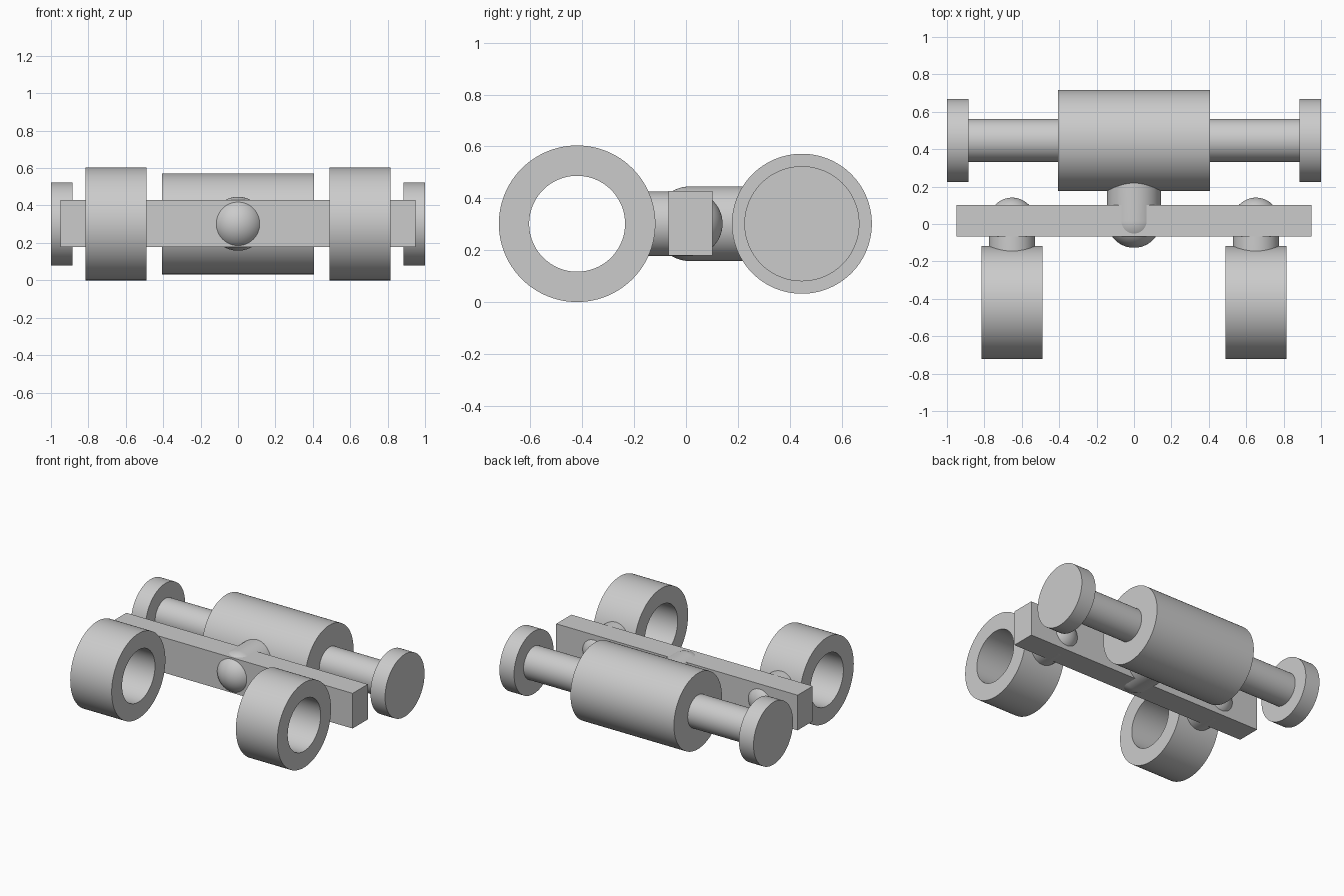
import bpy
import math
from mathutils import Matrix

cube = bpy.data.objects.get("Cube")
if cube:
    bpy.data.objects.remove(cube, do_unlink=True)

AXIS_Z = 0.302   # shared height of every axis
RING_Y = -0.42
ROLLER_Y = 0.447
JOINT_Y = 0.017

grey = bpy.data.materials.new("plain grey")
grey.use_nodes = True
grey.diffuse_color = (0.6, 0.6, 0.6, 1)
grey.node_tree.nodes["Principled BSDF"].inputs["Base Color"].default_value = (0.6, 0.6, 0.6, 1)


def finish(name):
    obj = bpy.context.object
    obj.name = name
    obj.data.materials.append(grey)
    bpy.ops.object.shade_smooth_by_angle(angle=math.radians(35))
    return obj


def cylinder_x(name, radius, x0, x1, y):
    bpy.ops.mesh.primitive_cylinder_add(
        vertices=96, radius=radius, depth=x1 - x0,
        location=((x0 + x1) / 2, y, AXIS_Z), rotation=(0, math.pi / 2, 0))
    return finish(name)


def lathe(name, profile, closed, location, rotation):
    """Spin (radius, height) points around the local z axis."""
    n = 96
    rows = len(profile)
    verts = [(r * math.cos(2 * math.pi * i / n), r * math.sin(2 * math.pi * i / n), h)
             for i in range(n) for r, h in profile]
    faces = []
    for i in range(n):
        a, b = i * rows, ((i + 1) % n) * rows
        for j in range(rows if closed else rows - 1):
            k = (j + 1) % rows
            faces.append((a + j, b + j, b + k, a + k))
    mesh = bpy.data.meshes.new(name)
    mesh.from_pydata(verts, [], faces)
    if not closed:
        # Merge the pole of the dome
        import bmesh
        bm = bmesh.new()
        bm.from_mesh(mesh)
        bmesh.ops.remove_doubles(bm, verts=bm.verts, dist=0.0001)
        bm.to_mesh(mesh)
        bm.free()
    obj = bpy.data.objects.new(name, mesh)
    bpy.context.collection.objects.link(obj)
    obj.location = location
    obj.rotation_euler = rotation
    bpy.ops.object.select_all(action="DESELECT")
    obj.select_set(True)
    bpy.context.view_layer.objects.active = obj
    return finish(name)


def domed_peg(name, radius, length, x, direction):
    """Round-ended peg; its shaft runs along y in the given direction."""
    steps = 24
    profile = [(0, length), (radius, length)]
    profile += [(radius * math.cos(t * math.pi / 2 / steps),
                 -radius * math.sin(t * math.pi / 2 / steps)) for t in range(steps + 1)]
    return lathe(name, profile, False, (x, JOINT_Y, AXIS_Z), (-direction * math.pi / 2, 0, 0))


# Cross bar
bpy.ops.mesh.primitive_cube_add(size=1, location=(0, 0.017, AXIS_Z + 0.002))
bpy.context.object.data.transform(Matrix.Diagonal((1.9, 0.17, 0.25, 1)))
finish("cross_bar")

# Central roller with its joint
cylinder_x("roller", 0.27, -0.407, 0.407, ROLLER_Y)
domed_peg("roller_joint", 0.144, 0.3, 0, 1)

# Paired axles, end discs, rings and their joints
for side, s in (("left", 1), ("right", -1)):
    x0, x1 = sorted((s * 0.38, s * 0.9))
    cylinder_x(side + "_axle", 0.115, x0, x1, ROLLER_Y)
    x0, x1 = sorted((s * 0.885, s * 1.0))
    cylinder_x(side + "_end_disc", 0.222, x0, x1, ROLLER_Y)
    ring = [(0.185, -0.163), (0.302, -0.163), (0.302, 0.163), (0.185, 0.163)]
    lathe(side + "_ring", ring, True, (s * 0.652, RING_Y, AXIS_Z), (0, math.pi / 2, 0))
    domed_peg(side + "_ring_joint", 0.124, 0.2, s * 0.652, -1)
